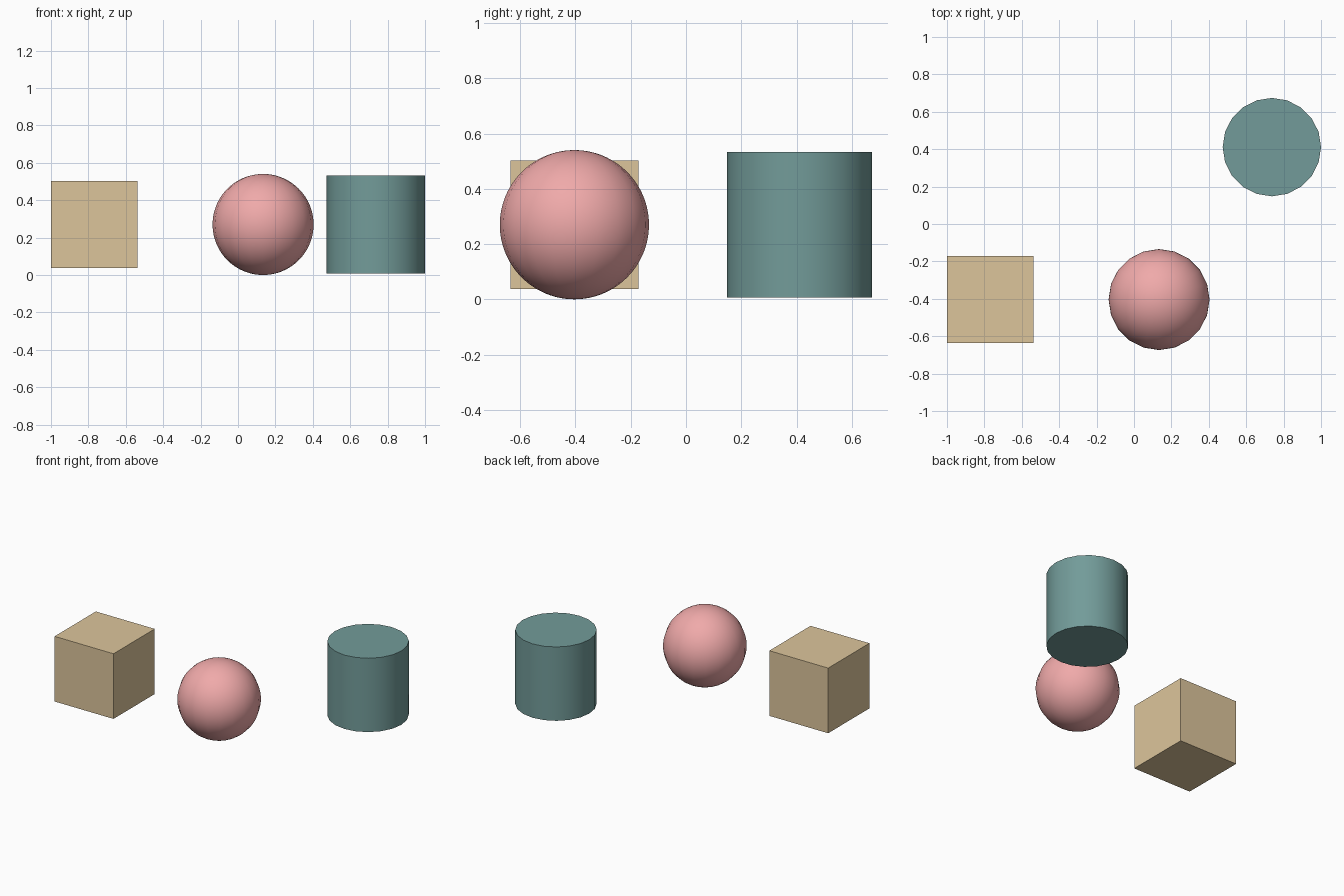
import bpy
import math

if "Cube" in bpy.data.objects:
    bpy.data.objects.remove(bpy.data.objects["Cube"])

MID_Z = 0.27  # all three solids share one centre height


def finish(name, color, smooth=False):
    obj = bpy.context.object
    obj.name = name
    mat = bpy.data.materials.new(name + "_color")
    mat.diffuse_color = (*color, 1.0)
    mat.use_nodes = True
    mat.node_tree.nodes["Principled BSDF"].inputs["Base Color"].default_value = mat.diffuse_color
    obj.data.materials.append(mat)
    if smooth:
        bpy.ops.object.shade_smooth_by_angle(angle=math.radians(30))
    return obj


# tan cube
bpy.ops.mesh.primitive_cube_add(size=0.464, location=(-0.768, -0.404, MID_Z))
finish("cube", (0.72, 0.56, 0.33))

# pink ball: 20 sides around, finely divided from pole to pole
bpy.ops.mesh.primitive_uv_sphere_add(segments=20, ring_count=64, radius=0.27,
                                     location=(0.134, -0.404, MID_Z))
finish("ball", (0.87, 0.40, 0.40), smooth=True)

# teal 20-sided cylinder
bpy.ops.mesh.primitive_cylinder_add(vertices=20, radius=0.263, depth=0.526,
                                    location=(0.737, 0.411, MID_Z))
finish("cylinder", (0.17, 0.33, 0.32), smooth=True)
